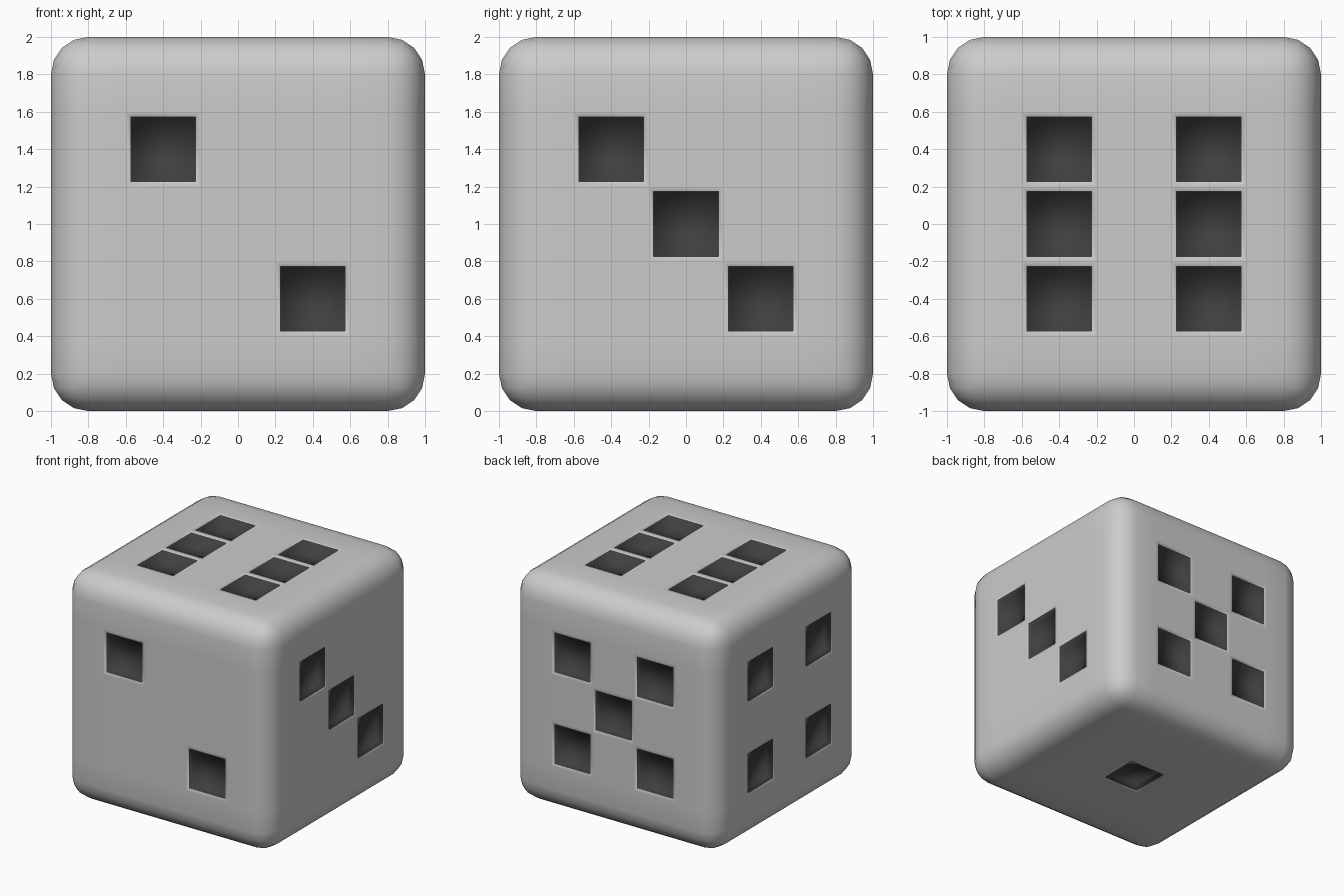
import bpy, bmesh
from mathutils import Vector

if "Cube" in bpy.data.objects:
    bpy.data.objects.remove(bpy.data.objects["Cube"])

# Pip centres relative to the cube centre, one group per side
s = 0.4
pips = [(-s, -1, s), (s, -1, -s)]                                  # front: 2
pips += [(1, -s, s), (1, 0, 0), (1, s, -s)]                        # right: 3
pips += [(-1, y, z) for y in (-s, s) for z in (-s, s)]             # left: 4
pips += [(x, 1, z) for x in (-s, s) for z in (-s, s)] + [(0, 1, 0)]  # back: 5
pips += [(x, y, 1) for x in (-s, s) for y in (-s, 0, s)]           # top: 6
pips += [(0, 0, -1)]                                               # bottom: 1

# Cube with a 5 x 5 grid on every side
bm = bmesh.new()
bmesh.ops.create_cube(bm, size=2)
bmesh.ops.subdivide_edges(bm, edges=bm.edges[:], cuts=4, use_grid_fill=True)

# Rounded outer edges
bm.normal_update()
outer = [e for e in bm.edges if e.calc_face_angle(0) > 1]
bmesh.ops.bevel(bm, geom=outer, offset=0.2, offset_type='OFFSET', segments=4,
                profile=0.5, affect='EDGES')
bm.normal_update()

# Recessed dark pips: narrow rim, straight walls, flat floor
cells = [min(bm.faces, key=lambda f: (f.calc_center_median() - Vector(p)).length)
         for p in pips]
bmesh.ops.inset_individual(bm, faces=cells, thickness=0.0275, use_even_offset=True)
walls = bmesh.ops.inset_individual(bm, faces=cells, thickness=0.0, depth=-0.06,
                                   use_even_offset=True)["faces"]
for f in bm.faces:
    f.smooth = True
for f in cells + walls:
    f.material_index = 1

bmesh.ops.translate(bm, verts=bm.verts[:], vec=(0, 0, 1))
mesh = bpy.data.meshes.new("die")
bm.to_mesh(mesh)
bm.free()

# Plain body, dark pips
body = bpy.data.materials.new("body_grey")
body.diffuse_color = (0.8, 0.8, 0.8, 1)
body.use_nodes = True
body.node_tree.nodes["Principled BSDF"].inputs["Base Color"].default_value = body.diffuse_color
dark = bpy.data.materials.new("pip_dark")
dark.diffuse_color = (0.05, 0.05, 0.05, 1)
dark.use_nodes = True
dark.node_tree.nodes["Principled BSDF"].inputs["Base Color"].default_value = dark.diffuse_color
mesh.materials.append(body)
mesh.materials.append(dark)
die = bpy.data.objects.new("die", mesh)
bpy.context.collection.objects.link(die)
